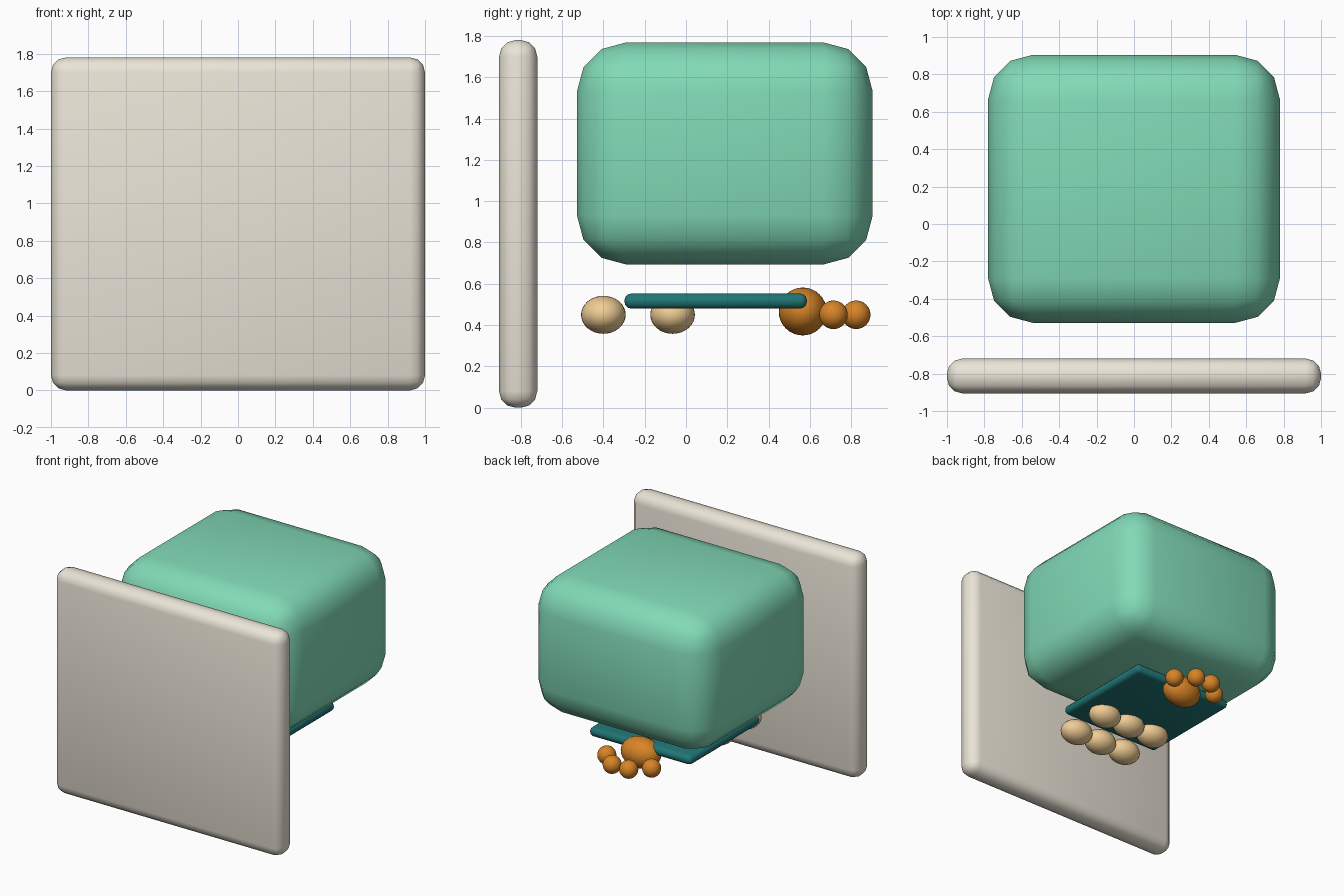
import bpy

if "Cube" in bpy.data.objects:
    bpy.data.objects.remove(bpy.data.objects["Cube"])


def material(name, rgb):
    m = bpy.data.materials.new(name)
    m.diffuse_color = (*rgb, 1)
    m.use_nodes = True
    m.node_tree.nodes["Principled BSDF"].inputs["Base Color"].default_value = m.diffuse_color
    return m


CREAM = material("cream", (0.83, 0.78, 0.68))
MINT = material("mint", (0.22, 0.70, 0.47))
TEAL = material("teal", (0.015, 0.18, 0.18))
ORANGE = material("orange", (0.68, 0.23, 0.02))
TAN = material("tan", (0.87, 0.61, 0.30))


def finish(ob, name, mat):
    ob.name = name
    ob.data.materials.append(mat)
    for p in ob.data.polygons:
        p.use_smooth = True
    return ob


def rounded_box(name, lo, hi, radius, mat, segments=3):
    center = [(a + b) / 2 for a, b in zip(lo, hi)]
    size = [b - a for a, b in zip(lo, hi)]
    bpy.ops.mesh.primitive_cube_add(size=1, location=center)
    ob = bpy.context.object
    ob.scale = size
    bpy.ops.object.transform_apply(location=False, rotation=False, scale=True)
    bevel = ob.modifiers.new("round", "BEVEL")
    bevel.width = radius
    bevel.segments = segments
    return finish(ob, name, mat)


def ellipsoid(name, center, radii, mat):
    bpy.ops.mesh.primitive_uv_sphere_add(segments=32, ring_count=16, radius=1, location=center)
    ob = bpy.context.object
    ob.scale = radii
    bpy.ops.object.transform_apply(location=False, rotation=False, scale=True)
    return finish(ob, name, mat)


# Upright panel at the front and the large soft block behind it
rounded_box("front_panel", (-1, -0.905, 0), (1, -0.72, 1.78), 0.08, CREAM)
rounded_box("main_block", (-0.78, -0.528, 0.694), (0.78, 0.904, 1.768), 0.237, MINT)

# Thin tray under the block
rounded_box("tray", (-0.45, -0.298, 0.48), (0.45, 0.585, 0.553), 0.033, TEAL)

# Two rows of three pebbles
for row, y in enumerate((-0.40, -0.065)):
    for col, x in enumerate((-0.235, 0, 0.235)):
        ellipsoid(f"pebble_{row}_{col}", (x, y, 0.45), (0.13, 0.108, 0.092), TAN)

# Paw: pad with four toes
ellipsoid("paw_pad", (0, 0.565, 0.466), (0.16, 0.116, 0.116), ORANGE)
for side, s in (("left", -1), ("right", 1)):
    ellipsoid(f"outer_toe_{side}", (s * 0.197, 0.714, 0.45), (0.069,) * 3, ORANGE)
    ellipsoid(f"inner_toe_{side}", (s * 0.073, 0.824, 0.45), (0.069,) * 3, ORANGE)
